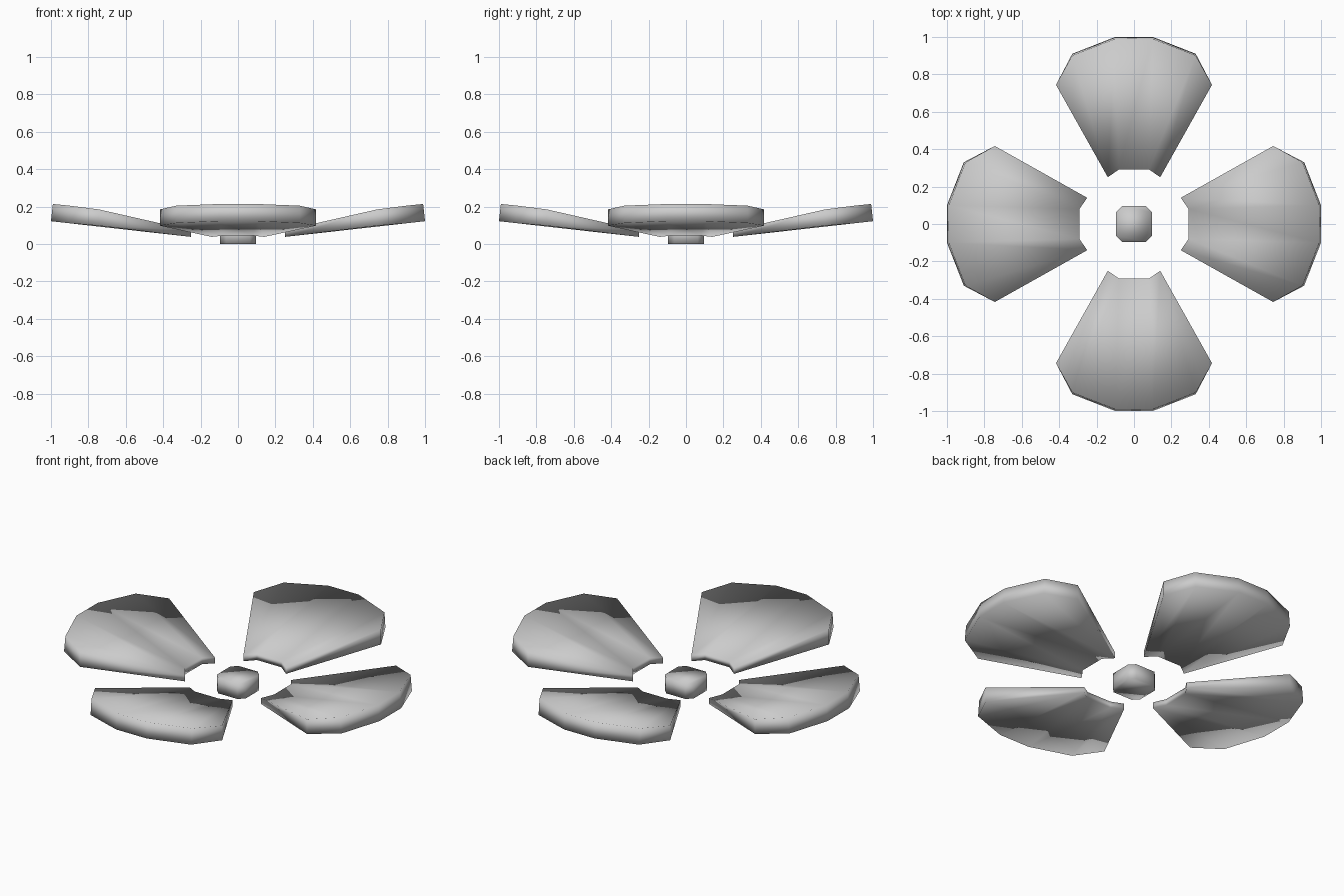
import bpy, bmesh, math
from mathutils import Matrix

if "Cube" in bpy.data.objects:
    bpy.data.objects.remove(bpy.data.objects["Cube"])


def finish(bm, name):
    bmesh.ops.recalc_face_normals(bm, faces=bm.faces)
    for f in bm.faces:
        f.smooth = True
    mesh = bpy.data.meshes.new(name)
    bm.to_mesh(mesh)
    bm.free()
    obj = bpy.data.objects.new(name, mesh)
    bpy.context.collection.objects.link(obj)
    return obj


# Half outline of one petal: x, y, bottom z, top z (inner end to outer rim)
HALF = [(0.08, 0.292, 0.045, 0.082), (0.14, 0.25, 0.038, 0.073),
        (0.417, 0.744, 0.098, 0.185), (0.33, 0.91, 0.112, 0.205),
        (0.10, 1.0, 0.122, 0.214)]


def petal(name, angle):
    bm = bmesh.new()
    outline = HALF + [(-x, y, b, t) for x, y, b, t in reversed(HALF)]
    low = [bm.verts.new((x, y, b)) for x, y, b, t in outline]
    high = [bm.verts.new((x, y * (0.99 if y > 0.8 else 1), t)) for x, y, b, t in outline]
    # top and underside panels fan along the petal
    for ring in (low, high):
        for panel in ((1, 2, 3), (0, 1, 3, 4), (9, 0, 4, 5), (8, 9, 5, 6), (8, 6, 7)):
            bm.faces.new([ring[i] for i in panel])
    # rim wall
    n = len(outline)
    for i in range(n):
        j = (i + 1) % n
        bm.faces.new((low[i], low[j], high[j], high[i]))
    bm.transform(Matrix.Rotation(angle, 4, 'Z'))
    return finish(bm, name)


# Four petals around the centre
for k, side in enumerate(("back", "left", "front", "right")):
    petal(side + "_petal", k * math.pi / 2)

# Central hub: square block with cut corners
bm = bmesh.new()
a, c = 0.095, 0.063
pts = [(a, -c), (a, c), (c, a), (-c, a), (-a, c), (-a, -c), (-c, -a), (c, -a)]
base = bm.faces.new([bm.verts.new((x, y, 0)) for x, y in pts])
ext = bmesh.ops.extrude_face_region(bm, geom=[base], use_keep_orig=True)
top = [v for v in ext["geom"] if isinstance(v, bmesh.types.BMVert)]
bmesh.ops.translate(bm, verts=top, vec=(0, 0, 0.09))
finish(bm, "hub")
